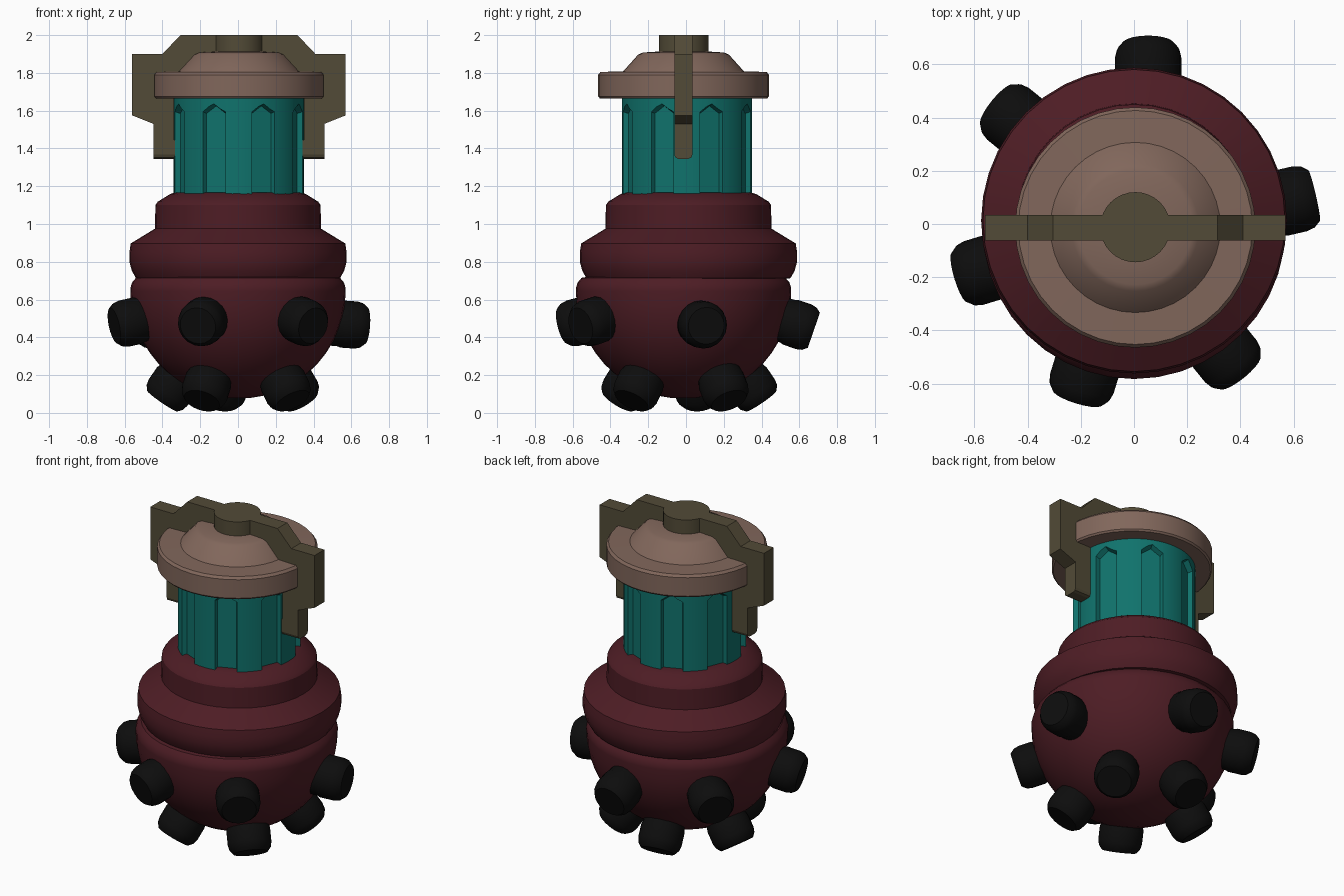
import bpy, bmesh, math
from mathutils import Vector, Matrix

if "Cube" in bpy.data.objects:
    bpy.data.objects.remove(bpy.data.objects["Cube"])


def material(name, color):
    m = bpy.data.materials.new(name)
    m.diffuse_color = (*color, 1)
    m.use_nodes = True
    m.node_tree.nodes["Principled BSDF"].inputs["Base Color"].default_value = m.diffuse_color
    return m


MAROON = material("maroon", (0.075, 0.012, 0.018))
TEAL = material("teal", (0.005, 0.17, 0.15))
TAN = material("tan", (0.22, 0.135, 0.105))
OLIVE = material("olive", (0.085, 0.07, 0.038))
BLACK = material("black", (0.004, 0.004, 0.004))


def finish(bm, name, mat=None):
    bmesh.ops.remove_doubles(bm, verts=bm.verts, dist=1e-5)
    bmesh.ops.recalc_face_normals(bm, faces=bm.faces)
    me = bpy.data.meshes.new(name)
    bm.to_mesh(me)
    bm.free()
    ob = bpy.data.objects.new(name, me)
    bpy.context.collection.objects.link(ob)
    if mat:
        me.materials.append(mat)
    return ob


def activate(ob):
    bpy.ops.object.select_all(action='DESELECT')
    ob.select_set(True)
    bpy.context.view_layer.objects.active = ob


def smooth(ob, angle=30):
    activate(ob)
    bpy.ops.object.shade_smooth_by_angle(angle=math.radians(angle))


def lathe(name, profile, mat, steps=40, loc=(0, 0, 0)):
    """Revolve (radius, z) points about z, closed at both ends on the axis."""
    pts = [(0, profile[0][1])] + profile + [(0, profile[-1][1])]
    bm = bmesh.new()
    vs = [bm.verts.new((r, 0, z)) for r, z in pts]
    es = [bm.edges.new(p) for p in zip(vs, vs[1:])]
    bmesh.ops.spin(bm, geom=vs + es, cent=(0, 0, 0), axis=(0, 0, 1),
                   angle=math.tau, steps=steps, use_merge=True)
    ob = finish(bm, name, mat)
    ob.location = loc
    smooth(ob)
    return ob


# Round lower bulb, tucked in at the groove under the shoulder
CZ, R = 0.645, 0.57
arc = [(R * math.sin(math.radians(a)), CZ - R * math.cos(math.radians(a)))
       for a in range(6, 91, 7)]
lathe("bulb", arc + [(0.57, 0.66), (0.561, 0.69), (0.54, 0.715), (0.4, 0.74)],
      MAROON, loc=(0, -0.013, 0))

# Shoulder ring and neck collar
lathe("shoulder", [(0.4, 0.70), (0.54, 0.713), (0.562, 0.752), (0.575, 0.80),
                   (0.575, 0.85), (0.568, 0.897), (0.44, 0.975), (0.437, 1.10),
                   (0.425, 1.118), (0.36, 1.158), (0.33, 1.168)],
      MAROON, loc=(0, 0.013, 0))

# Ribbed cylinder: pointed recesses cut into a plain drum
drum = lathe("ribbed_drum", [(0.345, 1.15), (0.345, 1.70)], TEAL, 64, (0.004, 0.005, 0))
bm = bmesh.new()
for i in range(8):
    rot = Matrix.Rotation(math.radians(22.5 + 45 * i), 4, 'Z')
    rings = []
    for r, w, grow in ((0.312, 0.055, 0), (0.40, 0.085, 0.03)):
        outline = [(-w, 1.1), (w, 1.1), (w, 1.585 + grow), (0, 1.625 + grow), (-w, 1.585 + grow)]
        rings.append([bm.verts.new(rot @ Vector((r, y, z))) for y, z in outline])
    a, b = rings
    bm.faces.new(a)
    bm.faces.new(b)
    for k in range(5):
        j = (k + 1) % 5
        bm.faces.new((a[k], a[j], b[j], b[k]))
cutter = finish(bm, "recess_cutter")
cutter.location = drum.location
cutter.hide_render = True
mod = drum.modifiers.new("recesses", 'BOOLEAN')
mod.object, mod.operation, mod.solver = cutter, 'DIFFERENCE', 'EXACT'
activate(drum)
bpy.context.view_layer.update()
bpy.ops.object.modifier_apply(modifier=mod.name)
bpy.data.objects.remove(cutter)
smooth(drum, 25)

# Lid: rim disc with a domed cone on top
lathe("lid", [(0.30, 1.665), (0.443, 1.665), (0.452, 1.675), (0.452, 1.79), (0.44, 1.805),
              (0.32, 1.808), (0.24, 1.897), (0.215, 1.908), (0.1, 1.915)],
      TAN, 40, (0.005, -0.013, 0))

# Clamp strap over the lid, mirrored outline extruded in y
half = [(0.31, 2.0), (0.405, 1.90), (0.565, 1.90), (0.565, 1.575), (0.452, 1.53),
        (0.452, 1.345), (0.345, 1.345), (0.305, 1.385), (0.305, 1.445), (0.345, 1.445),
        (0.345, 1.72), (0.22, 1.86)]
bm = bmesh.new()
face = bm.faces.new([bm.verts.new((x, -0.062, z)) for x, z in half] +
                    [bm.verts.new((-x, -0.062, z)) for x, z in reversed(half)])
ext = bmesh.ops.extrude_face_region(bm, geom=[face])
bmesh.ops.translate(bm, vec=(0, 0.096, 0),
                    verts=[v for v in ext["geom"] if isinstance(v, bmesh.types.BMVert)])
# Chamfer the lower tips of the clips
tips = [e for e in bm.edges if all(v.co.z < 1.35 for v in e.verts)
        and abs(e.verts[0].co.y - e.verts[1].co.y) < 0.01]
bmesh.ops.bevel(bm, geom=tips, offset=0.022, segments=2, profile=0.5, affect='EDGES')
strap = finish(bm, "clamp_strap", OLIVE)
strap.location.x = 0.005

# Central knob on the strap
lathe("knob", [(0.132, 1.88), (0.132, 2.0)], OLIVE, 32, (0.005, -0.012, 0))

# Studs: (azimuth, elevation of end, azimuth of axis, elevation of axis)
studs = [(9, -15, 13, -4), (85.5, -17, 90, -19), (139, -16, 141, -15), (197, -15, 197, -12),
         (252, -15, 253, -14), (305.5, -15, 309, -15)]
studs += [(az, -55, az, -55) for az in (34, 102, 170, 242, 315)]


def direction(az, el):
    az, el = math.radians(az), math.radians(el)
    return Vector((math.cos(az) * math.cos(el), math.sin(az) * math.cos(el), math.sin(el)))


for i, (az, el, axis_az, axis_el) in enumerate(studs):
    stud = lathe(f"stud_{i + 1}", [(0.117, -0.28), (0.119, -0.15), (0.125, -0.13),
                                   (0.125, -0.055), (0.118, -0.025), (0.098, 0)], BLACK, 20)
    stud.location = Vector((0, 0, CZ)) + direction(az, el) * 0.71
    stud.rotation_euler = direction(axis_az, axis_el).to_track_quat('Z', 'Y').to_euler()
